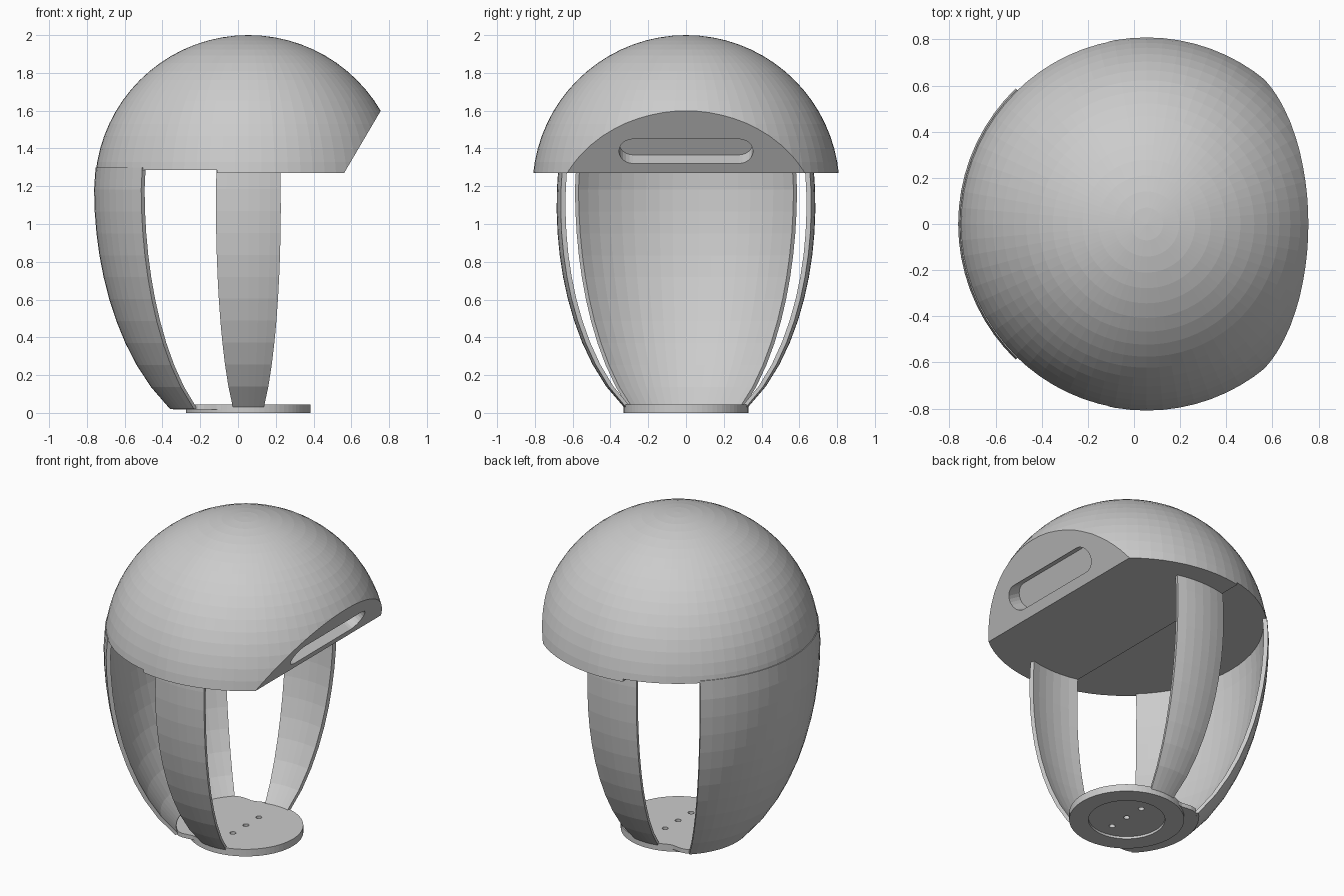
import bpy, bmesh
from math import sin, cos, pi, radians, sqrt
from mathutils import Matrix, Vector

if "Cube" in bpy.data.objects:
    bpy.data.objects.remove(bpy.data.objects["Cube"])

CX = 0.055          # axis of revolution
R, ZC = 0.813, 1.187  # dome radius and centre height


def finish(name, bm):
    bmesh.ops.recalc_face_normals(bm, faces=bm.faces)
    me = bpy.data.meshes.new(name)
    bm.to_mesh(me)
    bm.free()
    ob = bpy.data.objects.new(name, me)
    bpy.context.collection.objects.link(ob)
    return ob


def prism(name, pts, vec):
    """Extrude a planar outline along vec."""
    bm = bmesh.new()
    f = bm.faces.new([bm.verts.new(p) for p in pts])
    ext = bmesh.ops.extrude_face_region(bm, geom=[f])["geom"]
    bmesh.ops.translate(bm, vec=vec, verts=[v for v in ext if isinstance(v, bmesh.types.BMVert)])
    if f.is_valid and not any(len(e.link_faces) > 1 for e in f.edges):
        bm.faces.new(list(f.verts))
    bmesh.ops.holes_fill(bm, edges=bm.edges, sides=0)
    return finish(name, bm)


def cylinder(name, x, y, z0, z1, r, n):
    pts = [(x + r * cos(2 * pi * i / n), y + r * sin(2 * pi * i / n), z0) for i in range(n)]
    return prism(name, pts, (0, 0, z1 - z0))


def staves(name, outer, thick, mid, half, n):
    """Curved strip: (r, z) profile swept through mid +- half degrees."""
    loop = outer + [(r - thick, z) for r, z in reversed(outer)]
    bm = bmesh.new()
    rings = []
    for i in range(n + 1):
        a = radians(mid - half + 2 * half * i / n)
        rings.append([bm.verts.new((CX + r * cos(a), r * sin(a), z)) for r, z in loop])
    m, k = len(loop), len(outer)
    for a, b in zip(rings, rings[1:]):
        for j in range(m):
            bm.faces.new((a[j], a[(j + 1) % m], b[(j + 1) % m], b[j]))
    for ring in (rings[0], rings[-1]):
        for j in range(k - 1):
            bm.faces.new((ring[j], ring[j + 1], ring[m - 2 - j], ring[m - 1 - j]))
    return finish(name, bm)


def cut(ob, cutters):
    for c in cutters:
        c.hide_render = True
        mod = ob.modifiers.new("cut", "BOOLEAN")
        mod.operation, mod.solver, mod.object = "DIFFERENCE", "EXACT", c
        bpy.context.view_layer.objects.active = ob
        bpy.ops.object.modifier_apply(modifier=mod.name)
        bpy.data.objects.remove(c)


# Solid faceted dome
bm = bmesh.new()
bmesh.ops.create_uvsphere(bm, u_segments=72, v_segments=36, radius=R,
                          matrix=Matrix.Translation((CX, 0, ZC)))
dome = finish("dome", bm)

# Stepped underside and slanted front face
under = prism("underside_cutter",
              [(x, -2, z) for x, z in [(-2, 1.286), (-0.11, 1.286), (-0.11, 1.27), (0.562, 1.27),
                                       (0.962, 1.95), (2, 1.95), (2, -1), (-2, -1)]], (0, 4, 0))

# Rounded slot in the slanted face
up = Vector((0.4, 0, 0.68)).normalized()
out = Vector((up.z, 0, -up.x))
zs, rad, half = 1.385, 0.075, 0.28
centre = Vector((0.562 + (zs - 1.27) * 0.4 / 0.68, 0, zs))
pts = []
for side in (1, -1):
    for i in range(13):
        a = -pi / 2 + pi * i / 12
        pts.append(centre - out * 0.09 + Vector((0, side * (half + rad * cos(a)), 0)) + up * side * rad * sin(a))
slot = prism("slot_cutter", pts, out * 0.3)
cut(dome, [under, slot])

# Back panel following the dome and tapering to the base
outer = []
rp = R + 0.004
for i in range(12):
    z = 0.02 + (1.30 - 0.02) * i / 11
    b = 1.354 if z < ZC else rp
    outer.append((rp * sqrt(1 - ((ZC - z) / b) ** 2), z))
staves("back_panel", outer, 0.026, 180, 46, 18)

# Two side legs on a smaller shell
outer = []
for i in range(12):
    z = 0.025 + (1.30 - 0.025) * i / 11
    outer.append((0.685 * sqrt(1 - ((1.1 - z) / 1.22) ** 2), z))
for name, mid in (("right_leg", 90), ("left_leg", 270)):
    staves(name, outer, 0.026, mid, 14.5, 6)

# Round base plate with screw holes and a shallow recess below
base = cylinder("base_plate", CX, 0, 0.0, 0.045, 0.33, 72)
cut(base, [cylinder("recess_cutter", CX, 0, -0.1, 0.015, 0.22, 48)]
    + [cylinder("hole_cutter", CX, y, -0.1, 0.2, 0.018, 16) for y in (-0.13, 0, 0.13)])

# Tongue joining the base to the back panel, blended into the disc
def rim(d):
    t = min(max((64 - abs(d)) / 18, 0), 1)
    return 0.33 + 0.07 * t * t * (3 - 2 * t)

angles = [-64 + 4 * i for i in range(33)]
ring = [(rim(d), d) for d in angles] + [(0.322, d) for d in reversed(angles)]
prism("base_tongue", [(CX - r * cos(radians(d)), r * sin(radians(d)), 0.019) for r, d in ring], (0, 0, 0.026))
